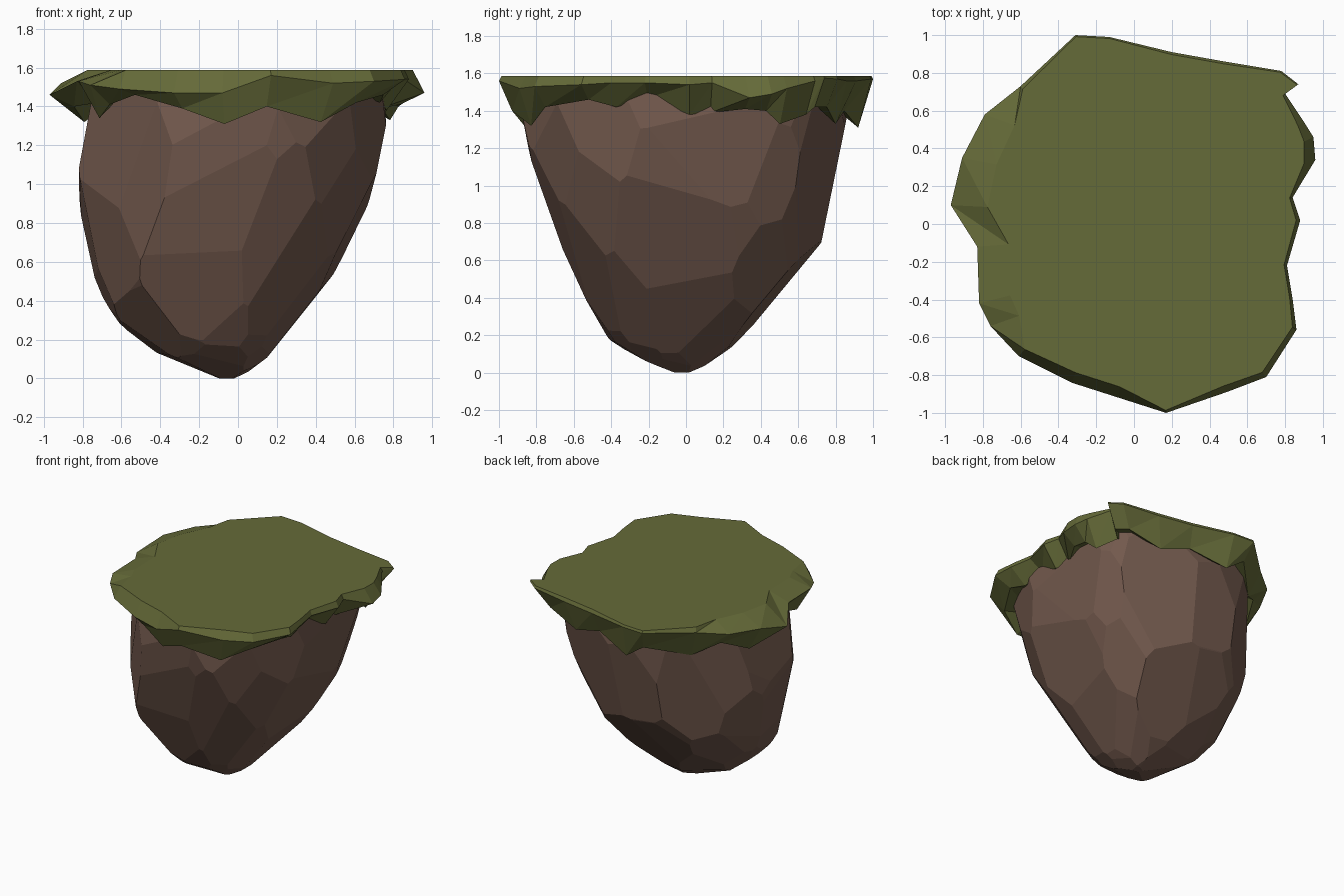
import bpy, bmesh, math, random
from mathutils import Vector

if "Cube" in bpy.data.objects:
    bpy.data.objects.remove(bpy.data.objects["Cube"])
random.seed(11)

def material(name, rgb):
    m = bpy.data.materials.new(name)
    m.diffuse_color = (*rgb, 1)
    m.use_nodes = True
    m.node_tree.nodes["Principled BSDF"].inputs["Base Color"].default_value = m.diffuse_color
    return m

def finish(bm, name, mat):
    bmesh.ops.recalc_face_normals(bm, faces=bm.faces)
    me = bpy.data.meshes.new(name)
    bm.to_mesh(me)
    bm.free()
    me.materials.append(mat)
    ob = bpy.data.objects.new(name, me)
    bpy.context.collection.objects.link(ob)
    return ob

rock_mat = material("brown rock", (0.170, 0.100, 0.074))
grass_mat = material("olive grass", (0.130, 0.145, 0.040))

# Grass outline: x, y, rim height, height of the hanging edge
rim = [(-0.31, 1.00, 1.57, 1.42), (-0.13, 0.99, 1.57, 1.31), (0.20, 0.91, 1.56, 1.40),
       (0.48, 0.86, 1.56, 1.33), (0.78, 0.81, 1.57, 1.42), (0.87, 0.74, 1.575, 1.42),
       (0.80, 0.69, 1.56, 1.38), (0.90, 0.54, 1.52, 1.33), (0.95, 0.46, 1.49, 1.40),
       (0.96, 0.34, 1.47, 1.41), (0.84, 0.14, 1.55, 1.39), (0.88, 0.02, 1.54, 1.38),
       (0.81, -0.22, 1.55, 1.47), (0.84, -0.40, 1.55, 1.42), (0.86, -0.56, 1.54, 1.46),
       (0.70, -0.81, 1.53, 1.42), (0.49, -0.89, 1.52, 1.32), (0.17, -1.00, 1.56, 1.40),
       (-0.08, -0.92, 1.47, 1.31), (-0.33, -0.84, 1.47, 1.39), (-0.61, -0.70, 1.49, 1.46),
       (-0.76, -0.54, 1.51, 1.41), (-0.82, -0.42, 1.53, 1.34), (-0.83, -0.12, 1.53, 1.42),
       (-0.97, 0.10, 1.46, 1.40), (-0.91, 0.35, 1.52, 1.32), (-0.79, 0.58, 1.53, 1.42),
       (-0.60, 0.73, 1.55, 1.33)]

# Rock envelope: height, left, right, front, back extents.
# Its section follows the grass outline near the top and is rounder below.
levels = [(1.50, -0.73, 0.76, -0.89, 0.86), (1.20, -0.78, 0.72, -0.85, 0.81),
          (0.95, -0.83, 0.70, -0.78, 0.78), (0.72, -0.78, 0.61, -0.70, 0.74),
          (0.52, -0.74, 0.45, -0.56, 0.55), (0.37, -0.68, 0.33, -0.51, 0.41),
          (0.25, -0.55, 0.27, -0.45, 0.36), (0.14, -0.43, 0.18, -0.39, 0.22),
          (0.10, -0.33, 0.15, -0.28, 0.17), (0.03, -0.12, 0.05, -0.12, 0.10),
          (0.00, -0.03, 0.00, -0.02, 0.01)]
cloud = []
for z, l, r, f, b in levels:
    w = min(max((z - 0.3) / 0.8, 0), 1)
    for x, y, _, _ in rim:
        u, v = x / 0.97, y
        a = math.atan2(v, u)
        c, s = math.cos(a), math.sin(a)
        e = 0.9
        u = w * u + (1 - w) * math.copysign(abs(c) ** e, c)
        v = w * v + (1 - w) * math.copysign(abs(s) ** e, s)
        cloud.append(Vector(((l + r) / 2 + (r - l) / 2 * u, (f + b) / 2 + (b - f) / 2 * v, z)))

# Rock: a block chiselled by flat cuts that hug the envelope
cuts = [(Vector((0, 0, 1)), 0), (Vector((0, 0, -1)), 0)]
for k in range(4):                                 # profile cuts on the four sides
    for nz in (0.12, -0.2, -0.42, -0.62, -0.8, -0.92):
        a = k * math.pi / 2 + random.uniform(-0.15, 0.15)
        q = math.sqrt(1 - nz * nz)
        cuts.append((Vector((q * math.cos(a), q * math.sin(a), nz)), 0.006))
N = 52
for i in range(N):                                 # scattered facets
    nz = -0.9 + 1.1 * (i + 0.5) / N
    a = i * 2.39996 + random.uniform(-0.25, 0.25)
    q = math.sqrt(1 - nz * nz)
    cuts.append((Vector((q * math.cos(a), q * math.sin(a), nz)), random.uniform(0.005, 0.025)))
bm = bmesh.new()
bmesh.ops.create_cube(bm, size=3.2)
for n, inset in cuts:
    h = max(p.dot(n) for p in cloud) - inset
    bmesh.ops.bisect_plane(bm, geom=bm.verts[:] + bm.edges[:] + bm.faces[:], dist=1e-5,
                           plane_co=n * h, plane_no=n, clear_outer=True)
    bmesh.ops.holes_fill(bm, edges=[e for e in bm.edges if e.is_boundary], sides=0)
low = min(v.co.z for v in bm.verts)
for v in bm.verts:
    v.co.z -= low * (1 - min(v.co.z / 0.3, 1))
finish(bm, "rock_body", rock_mat)

# Grass: flat top, sloping rim, ragged skirt tucked in against the rock
bm = bmesh.new()
rings = [[], [], [], []]
for x, y, zr, zl in rim:
    k = 0.80 if x < -0.75 else 1 - (1.585 - zr) * 0.55   # left side slopes gently
    rings[0].append(bm.verts.new((x * k, y * (k + 1) / 2 if x < -0.75 else y * k, 1.587)))
    rings[1].append(bm.verts.new((x, y, zr)))
    rings[2].append(bm.verts.new((x * 0.87, y * 0.93, zl)))
    rings[3].append(bm.verts.new((x * 0.72, y * 0.80, 1.47)))
n = len(rim)
for upper, lower in zip(rings, rings[1:]):
    for i in range(n):
        j = (i + 1) % n
        bm.faces.new((upper[i], lower[i], lower[j]))
        bm.faces.new((upper[i], lower[j], upper[j]))
bm.faces.new(rings[0])
bm.faces.new(rings[3])
finish(bm, "grass_cap", grass_mat)
